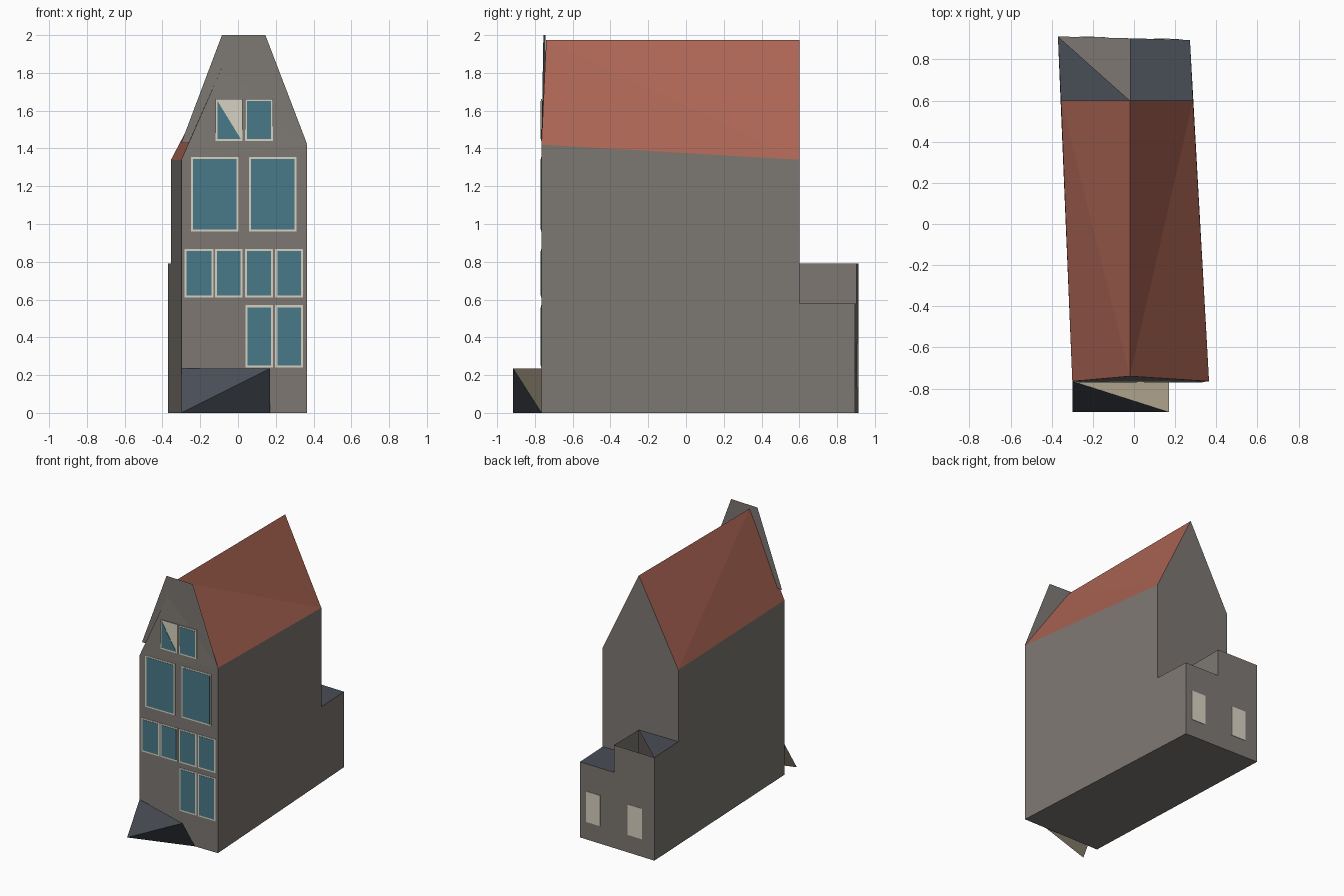
import bpy, bmesh
from mathutils import Vector

if "Cube" in bpy.data.objects:
    bpy.data.objects.remove(bpy.data.objects["Cube"])


def material(name, rgb):
    m = bpy.data.materials.new(name)
    m.diffuse_color = (*rgb, 1)
    m.use_nodes = True
    m.node_tree.nodes["Principled BSDF"].inputs["Base Color"].default_value = m.diffuse_color
    return m


WALL = material("grey_brick", (0.205, 0.187, 0.17))
ROOF = material("red_tile", (0.41, 0.13, 0.088))
SLATE = material("dark_slate", (0.066, 0.074, 0.092))
FRAME = material("cream_frame", (0.68, 0.64, 0.54))
GLASS = material("blue_glass", (0.064, 0.19, 0.25))
STONE = material("beige_stone", (0.48, 0.41, 0.30))


def mesh_object(name, points, faces, mats):
    """faces: list of (material index, point names)."""
    bm = bmesh.new()
    v = {k: bm.verts.new(p) for k, p in points.items()}
    for mi, keys in faces:
        f = bm.faces.new([v[k] for k in keys.split()])
        f.material_index = mi
    bmesh.ops.recalc_face_normals(bm, faces=bm.faces)
    me = bpy.data.meshes.new(name)
    bm.to_mesh(me)
    bm.free()
    for m in mats:
        me.materials.append(m)
    ob = bpy.data.objects.new(name, me)
    bpy.context.collection.objects.link(ob)
    return ob


# House shell with the stepped rear annex; L/R = side, f/m/b = front, middle, back
P = {
    "Lf0": (-0.30, -0.765, 0), "Rf0": (0.365, -0.765, 0),
    "Lb0": (-0.37, 0.912, 0), "Rb0": (0.272, 0.895, 0),
    "Lfe": (-0.30, -0.765, 1.34), "Rfe": (0.365, -0.765, 1.42),
    "Lme": (-0.355, 0.60, 1.34), "Rme": (0.287, 0.60, 1.34),
    "ridge_f": (-0.02, -0.74, 1.975), "ridge_m": (-0.02, 0.60, 1.975),
    "Lma": (-0.355, 0.60, 0.79), "Lba": (-0.37, 0.912, 0.79),
    "Rma": (0.287, 0.60, 0.58), "Rba": (0.272, 0.895, 0.58),
    "Cmh": (-0.02, 0.60, 0.79), "Cbh": (-0.02, 0.903, 0.79),
    "Cml": (-0.02, 0.60, 0.58), "Cbl": (-0.02, 0.903, 0.58),
}
mesh_object("house_shell", P, [
    (0, "Lf0 Rf0 Rfe Lfe"), (0, "Lfe Rfe ridge_f"),            # front
    (0, "Rf0 Rb0 Rba Rma Rme Rfe"),                            # right side
    (0, "Lf0 Lfe Lme Lma Lba Lb0"),                            # left side
    (0, "Rb0 Lb0 Lba Cbh Cbl Rba"),                            # annex back
    (0, "Cml Cbl Cbh Cmh"),                                    # annex step
    (0, "Rme ridge_m Lme Lma Cmh Cml Rma"),                    # main back
    (0, "Lf0 Lb0 Rb0 Rf0"),                                    # floor
    (1, "ridge_f Lme Lfe"), (1, "ridge_f ridge_m Lme"),        # left roof
    (1, "ridge_f Rfe Rme"), (1, "ridge_f Rme ridge_m"),        # right roof
    (2, "Cml Rma Rba Cbl"), (2, "Lma Cmh Lba"),                # annex roofs
], [WALL, ROOF, SLATE])

# Flat-topped gable sheet, turned slightly off the front wall


def gable_y(x):
    return -0.735 - 0.03 * (x + 0.30) / 0.665


outline = [(-0.30, 1.43), (0.365, 1.425), (0.145, 2.0), (-0.085, 2.0)]
mesh_object("gable_sheet", {str(i): (x, gable_y(x), z) for i, (x, z) in enumerate(outline)},
            [(0, "0 1 2 3")], [WALL])

# Faceted entrance wedge
mesh_object("entrance_wedge", {
    "a": (-0.30, -0.765, 0.235), "b": (-0.30, -0.915, 0),
    "c": (0.17, -0.765, 0), "d": (0.17, -0.915, 0.235)},
    [(0, "a b d"), (0, "b c d"), (1, "a d c"), (1, "a c b")], [SLATE, STONE])


def plate(name, pts, y, depth, mat):
    """Thin upright plate, its outer face at y, extruded inwards by depth."""
    n = len(pts)
    v = {f"o{i}": (x, y, z) for i, (x, z) in enumerate(pts)}
    v.update({f"i{i}": (x, y + depth, z) for i, (x, z) in enumerate(pts)})
    faces = [(0, " ".join(f"o{i}" for i in range(n))),
             (0, " ".join(f"i{i}" for i in range(n)))]
    faces += [(0, f"o{i} o{(i + 1) % n} i{(i + 1) % n} i{i}") for i in range(n)]
    return mesh_object(name, v, faces, [mat])


def rect(x0, x1, z0, z1, b=0.0):
    return [(x0 + b, z0 + b), (x1 - b, z0 + b), (x1 - b, z1 - b), (x0 + b, z1 - b)]


# Front windows by storey: (bottom, top, [x ranges])
STOREYS = {
    "ground": (0.24, 0.57, [(0.04, 0.185), (0.197, 0.345)]),
    "first": (0.61, 0.868, [(-0.283, -0.13), (-0.122, 0.025), (0.037, 0.185), (0.197, 0.345)]),
    "second": (0.96, 1.355, [(-0.25, 0.003), (0.057, 0.31)]),
    "attic": (1.44, 1.663, [(-0.12, 0.025), (0.037, 0.185)]),
}
for storey, (z0, z1, spans) in STOREYS.items():
    for k, (x0, x1) in enumerate(spans):
        plate(f"{storey}_window_frame_{k + 1}", rect(x0, x1, z0, z1), -0.768, 0.005, FRAME)
        pane = rect(x0, x1, z0, z1, 0.011)
        if storey == "attic" and k == 0:   # half pane
            pane = [pane[0], pane[1], pane[3]]
        plate(f"{storey}_window_glass_{k + 1}", pane, -0.770, 0.005, GLASS)

# Blind windows on the annex back wall, following its slight turn
for k, (x0, x1) in enumerate([(-0.265, -0.14), (0.098, 0.22)]):
    ob = plate(f"back_window_{k + 1}", rect(x0, x1, 0.135, 0.37), 0, 0.004, FRAME)
    for v in ob.data.vertices:
        v.co.y += 0.900 - 0.0265 * (v.co.x + 0.02) + 0.002
